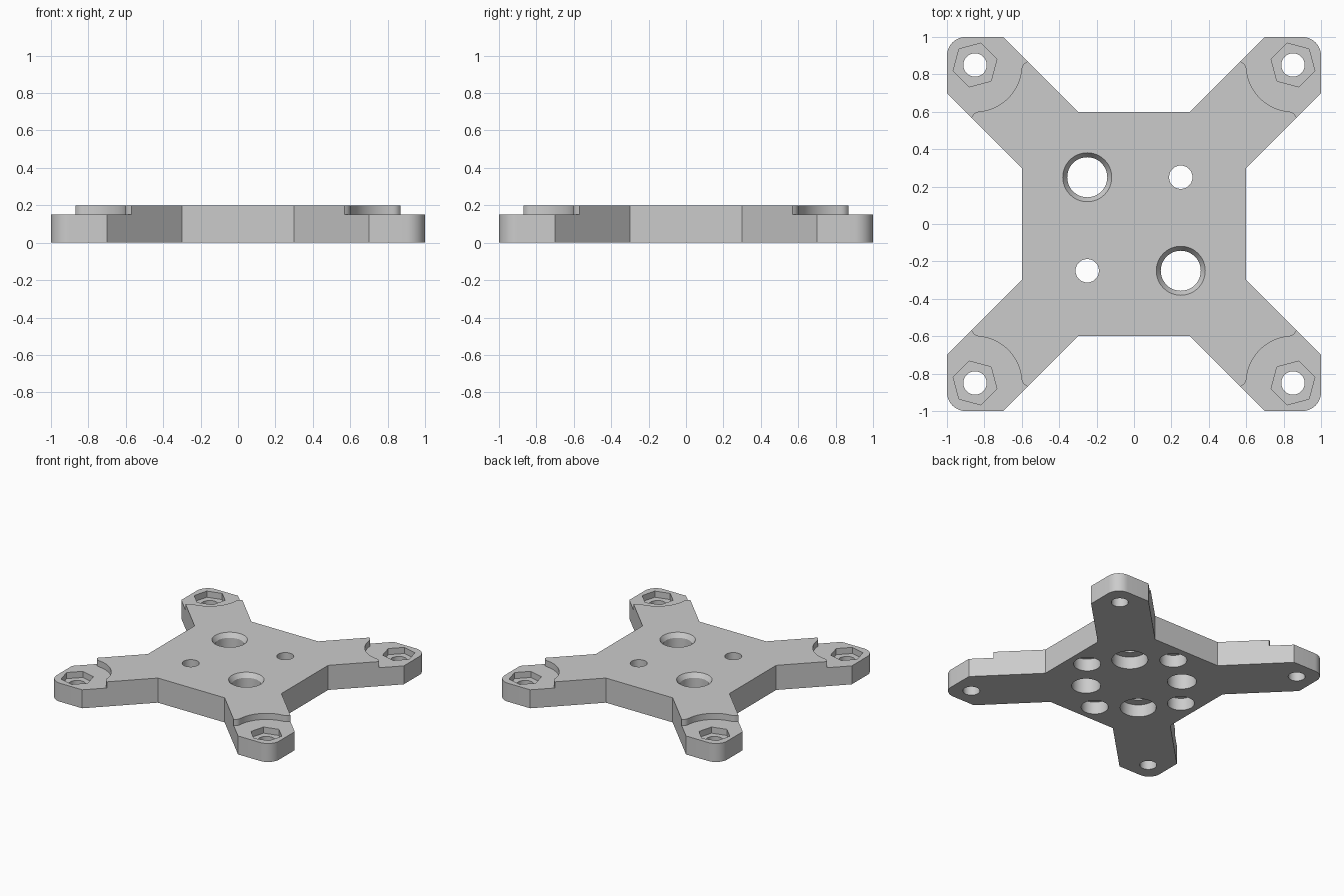
import bpy, bmesh, math

if "Cube" in bpy.data.objects:
    bpy.data.objects.remove(bpy.data.objects["Cube"])

TIP = 0.85          # screw hole position on the arms
grey = bpy.data.materials.new("grey_plastic")
grey.diffuse_color = (0.6, 0.6, 0.6, 1)
grey.use_nodes = True
grey.node_tree.nodes["Principled BSDF"].inputs["Base Color"].default_value = grey.diffuse_color


def loft(name, sections):
    """Solid through stacked outlines: [(points, z), ...], counter-clockwise."""
    bm = bmesh.new()
    rings = [[bm.verts.new((x, y, z)) for x, y in pts] for pts, z in sections]
    n = len(rings[0])
    bm.faces.new(rings[0][::-1])
    bm.faces.new(rings[-1])
    for a, b in zip(rings, rings[1:]):
        for i in range(n):
            j = (i + 1) % n
            bm.faces.new((a[i], a[j], b[j], b[i]))
    bmesh.ops.recalc_face_normals(bm, faces=bm.faces)
    mesh = bpy.data.meshes.new(name)
    bm.to_mesh(mesh)
    bm.free()
    mesh.materials.append(grey)
    ob = bpy.data.objects.new(name, mesh)
    bpy.context.collection.objects.link(ob)
    return ob


def circle(x, y, r, n=48, start=0.0):
    return [(x + r * math.cos(start + 2 * math.pi * i / n),
             y + r * math.sin(start + 2 * math.pi * i / n)) for i in range(n)]


def turn(pts, a):
    c, s = math.cos(a), math.sin(a)
    return [(x * c - y * s, x * s + y * c) for x, y in pts]


# Cross-shaped plate: one rounded arm outline repeated four times
corner = [(0.9 + 0.1 * math.cos(math.radians(t)), 0.9 + 0.1 * math.sin(math.radians(t)))
          for t in range(0, 91, 9)]
arm = [(0.6, 0.3), (1.0, 0.7)] + corner + [(0.7, 1.0), (0.3, 0.6)]
outline = [p for k in range(4) for p in turn(arm, k * math.pi / 2)]
plate = loft("mounting_plate", [(outline, 0), (outline, 0.2)])

cutters = []


def cut(sections):
    cutters.append(loft("cutter", sections))


# Lowered arm tips: curved step with rounded ends, drawn along the arm axis
d = TIP * math.sqrt(2)
a0 = math.asin(0.163 / 0.25)
arc = [(-0.25 * math.cos(a0 * i / 12), 0.25 * math.sin(a0 * i / 12)) for i in range(-12, 13)]
end = [(-0.183, 0.175), (-0.18, 0.19), (-0.184, 0.212), (-0.19, 0.23), (-0.19, 0.26), (0.5, 0.26)]
step = [(x, -y) for x, y in end[::-1]] + arc + end
step = [(x + d, y) for x, y in step][::-1]

for k in range(4):
    a = math.pi / 4 + k * math.pi / 2
    x, y = d * math.cos(a), d * math.sin(a)
    s = turn(step, a)
    cut([(s, 0.15), (s, 0.4)])
    # Nut pocket and screw hole
    h = circle(x, y, 0.121, 6, a)
    cut([(h, 0.1), (h, 0.4)])
    c = circle(x, y, 0.0625)
    cut([(c, -0.1), (c, 0.4)])

for s in (-1, 1):
    # Large through holes with a bevelled top rim
    x, y = 0.25 * s, -0.25 * s
    c = circle(x, y, 0.107)
    cut([(c, -0.1), (c, 0.165), (circle(x, y, 0.131), 0.2), (circle(x, y, 0.131), 0.3)])
    # Small through holes, counterbored from below
    x, y = 0.25 * s, 0.25 * s
    c, w = circle(x, y, 0.0625), circle(x, y, 0.133)
    cut([(c, -0.1), (c, 0.4)])
    cut([(w, -0.1), (w, 0.1)])
    # Blind holes underneath
    for x, y in ((0.45 * s, 0), (0, 0.45 * s)):
        c = circle(x, y, 0.1)
        cut([(c, -0.1), (c, 0.1)])

# Carve everything out of the plate
bpy.context.view_layer.objects.active = plate
plate.select_set(True)
for c in cutters:
    m = plate.modifiers.new("carve", 'BOOLEAN')
    m.operation = 'DIFFERENCE'
    m.solver = 'EXACT'
    m.object = c
    bpy.ops.object.modifier_apply(modifier=m.name)
    bpy.data.objects.remove(c)

bpy.ops.object.shade_smooth_by_angle(angle=math.radians(25))
